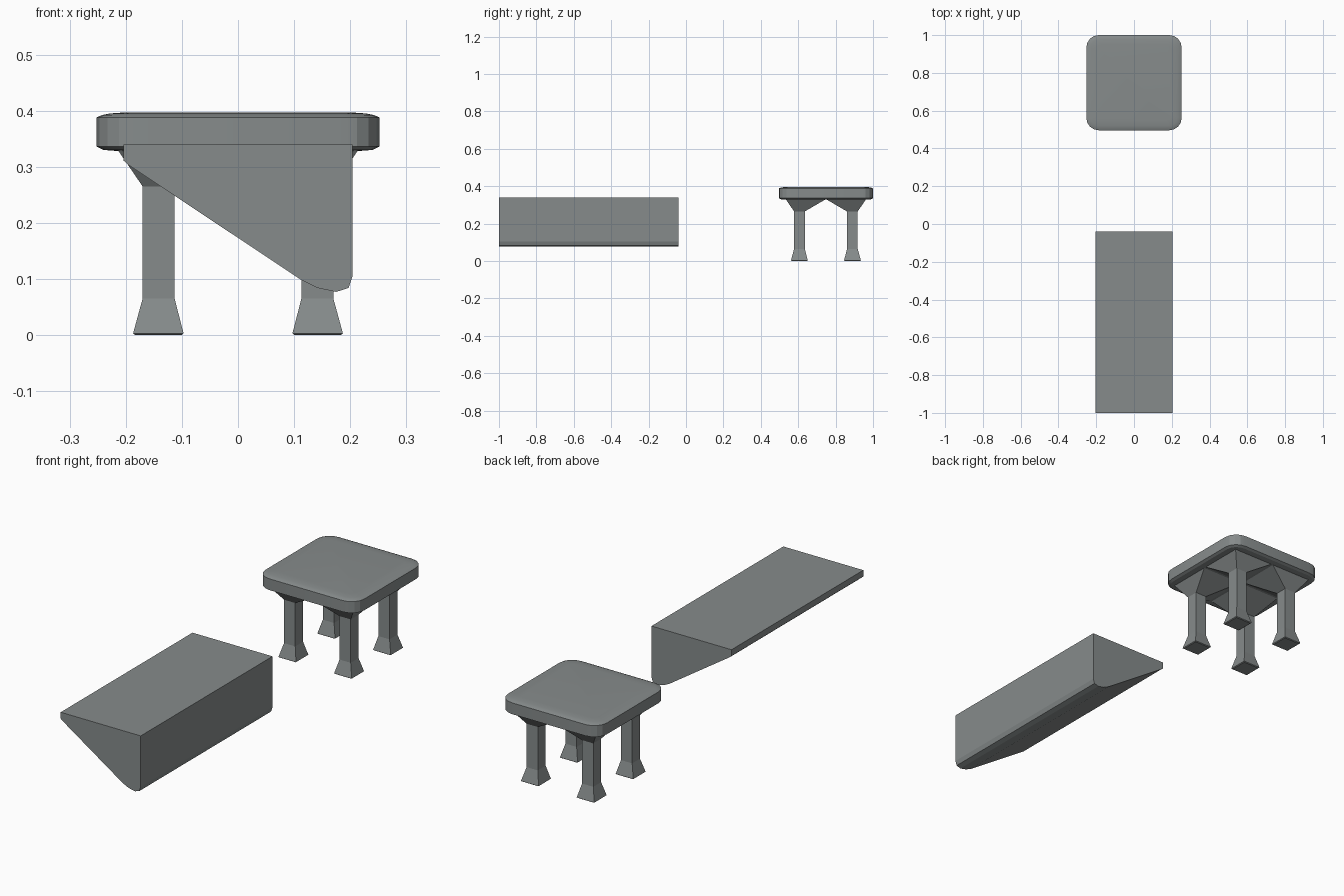
import bpy, bmesh, math

if "Cube" in bpy.data.objects:
    bpy.data.objects.remove(bpy.data.objects["Cube"])

STOOL_Y = 0.748

# Dark grey finish shared by every part
finish = bpy.data.materials.new("dark_grey")
finish.diffuse_color = (0.24, 0.26, 0.26, 1)
finish.use_nodes = True
finish.node_tree.nodes["Principled BSDF"].inputs["Base Color"].default_value = finish.diffuse_color


def loft(name, rings, smooth=False):
    """Skin a list of equal-length point rings and cap both ends."""
    bm = bmesh.new()
    loops = [[bm.verts.new(p) for p in ring] for ring in rings]
    n = len(loops[0])
    for a, b in zip(loops, loops[1:]):
        for i in range(n):
            j = (i + 1) % n
            bm.faces.new((a[i], a[j], b[j], b[i]))
    bm.faces.new(loops[0][::-1])
    bm.faces.new(loops[-1])
    bmesh.ops.recalc_face_normals(bm, faces=bm.faces)
    me = bpy.data.meshes.new(name)
    bm.to_mesh(me)
    bm.free()
    me.materials.append(finish)
    ob = bpy.data.objects.new(name, me)
    bpy.context.collection.objects.link(ob)
    if smooth:
        bpy.ops.object.select_all(action='DESELECT')
        ob.select_set(True)
        bpy.context.view_layer.objects.active = ob
        bpy.ops.object.shade_smooth_by_angle(angle=math.radians(20))
    return ob


def rounded_square(half, radius, z, steps=4):
    c = half - radius
    ring = []
    for q, (sx, sy) in enumerate([(1, 1), (-1, 1), (-1, -1), (1, -1)]):
        for k in range(steps + 1):
            a = math.radians(90 * (q + k / steps))
            ring.append((sx * c + radius * math.cos(a),
                         STOOL_Y + sy * c + radius * math.sin(a), z))
    return ring


def leg_ring(sx, sy, lo, hi, z):
    """Square ring spanning lo..hi outward from the stool centre."""
    return [(sx * u, STOOL_Y + sy * v, z)
            for u, v in ((lo, lo), (hi, lo), (hi, hi), (lo, hi))]


# Wedge-shaped block: cross-section extruded along y
profile = [(-0.204, 0.340), (0.204, 0.340), (0.204, 0.105), (0.197, 0.084),
           (0.175, 0.077), (0.142, 0.084), (0.113, 0.098), (-0.195, 0.303),
           (-0.204, 0.311)]
loft("wedge_block", [[(x, y, z) for x, z in profile] for y in (-1.0, -0.04)])

# Stool seat: rounded slab with softened top and bottom edges
loft("seat", [rounded_square(h, r, z) for h, r, z in (
    (0.214, 0.03, 0.328), (0.24, 0.053, 0.330), (0.252, 0.065, 0.336),
    (0.252, 0.065, 0.388), (0.243, 0.056, 0.392), (0.228, 0.041, 0.395),
    (0.20, 0.03, 0.397))], smooth=True)

# Four legs: flared foot, square shaft, bracket spreading under the seat
for sx, side in ((-1, "left"), (1, "right")):
    for sy, end in ((-1, "front"), (1, "back")):
        loft(f"{end}_{side}_leg", [leg_ring(sx, sy, lo, hi, z) for lo, hi, z in (
            (0.101, 0.183, 0.0), (0.097, 0.187, 0.003), (0.113, 0.170, 0.065),
            (0.113, 0.170, 0.265), (0.0, 0.215, 0.331))])
